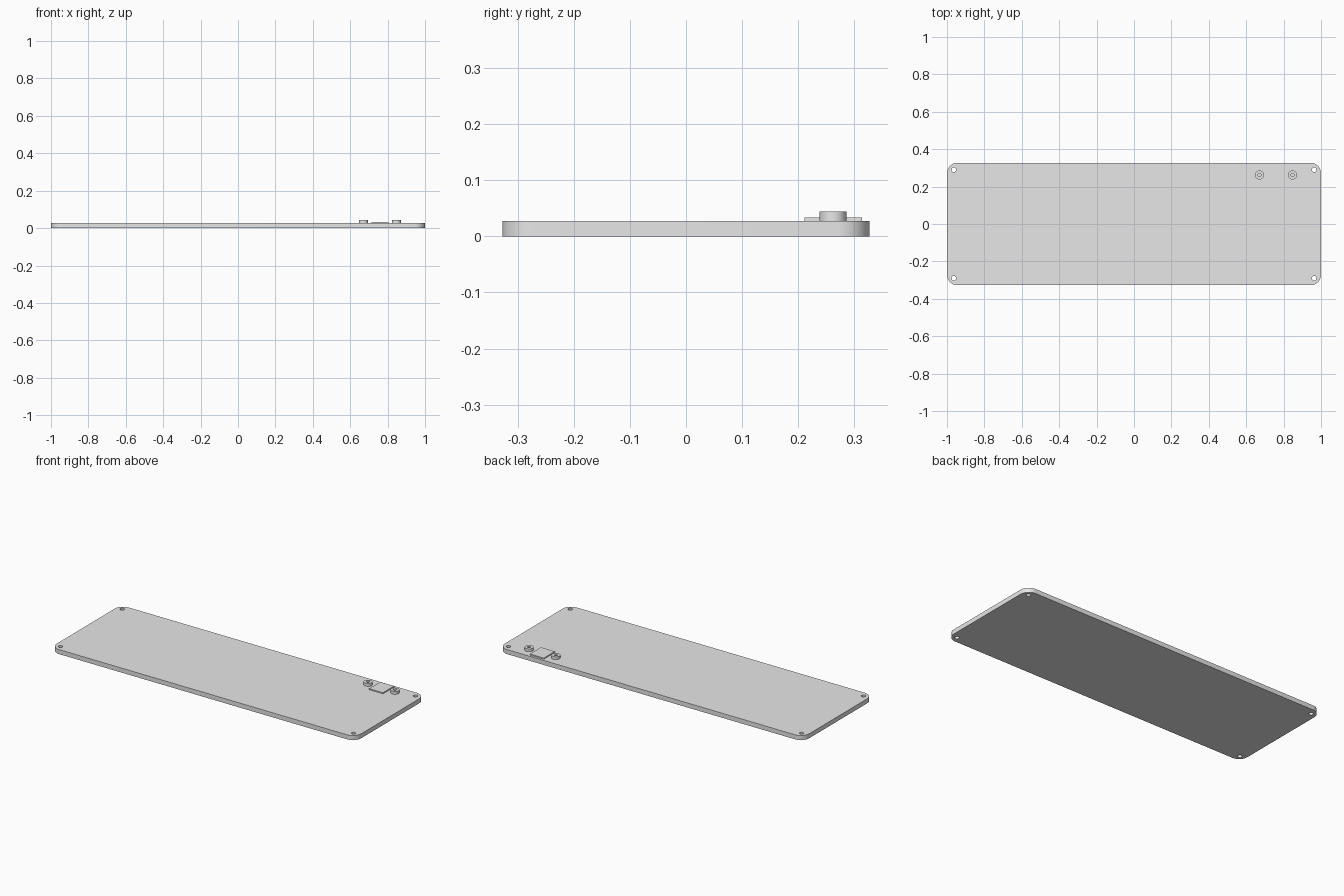
import bpy, math

if "Cube" in bpy.data.objects:
    bpy.data.objects.remove(bpy.data.objects["Cube"])

grey = bpy.data.materials.new("light grey")
grey.diffuse_color = (0.8, 0.8, 0.8, 1)
grey.use_nodes = True
grey.node_tree.nodes["Principled BSDF"].inputs["Base Color"].default_value = grey.diffuse_color


def circle(cx, cy, r, n=32):
    return [(cx + r * math.cos(2 * math.pi * i / n),
             cy + r * math.sin(2 * math.pi * i / n)) for i in range(n)]


def rounded_rect(hx, hy, r, n=12):
    pts = []
    for k, (sx, sy) in enumerate([(1, 1), (-1, 1), (-1, -1), (1, -1)]):
        for i in range(n + 1):
            a = math.pi / 2 * (k + i / n)
            pts.append((sx * (hx - r) + r * math.cos(a),
                        sy * (hy - r) + r * math.sin(a)))
    return pts


def extrude_outline(name, loops, z0, z1):
    """Solid from an outer outline and any hole outlines."""
    curve = bpy.data.curves.new(name, 'CURVE')
    curve.dimensions = '2D'
    curve.fill_mode = 'BOTH'
    curve.extrude = (z1 - z0) / 2
    for loop in loops:
        s = curve.splines.new('POLY')
        s.points.add(len(loop) - 1)
        for p, (x, y) in zip(s.points, loop):
            p.co = (x, y, 0, 1)
        s.use_cyclic_u = True
    curve.materials.append(grey)
    ob = bpy.data.objects.new(name, curve)
    ob.location.z = (z0 + z1) / 2
    bpy.context.collection.objects.link(ob)
    bpy.ops.object.select_all(action='DESELECT')
    ob.select_set(True)
    bpy.context.view_layer.objects.active = ob
    bpy.ops.object.convert(target='MESH')
    bpy.ops.object.shade_smooth_by_angle(angle=math.radians(30))
    return bpy.context.object


TOP = 0.027

# Base plate with four corner screw holes
holes = [circle(sx * 0.963, sy * 0.29, 0.0125) for sx in (-1, 1) for sy in (-1, 1)]
extrude_outline("base_plate", [rounded_rect(1, 0.327, 0.056)] + holes, 0, TOP)

# Two hollow standoffs
for side, x in (("left", 0.671), ("right", 0.847)):
    extrude_outline(side + "_standoff",
                    [circle(x, 0.262, 0.024), circle(x, 0.262, 0.009)], TOP, 0.044)

# Thin raised pad between the standoffs
extrude_outline("raised_pad",
                [[(0.714, 0.211), (0.805, 0.211), (0.805, 0.314), (0.714, 0.314)]],
                TOP, 0.034)
